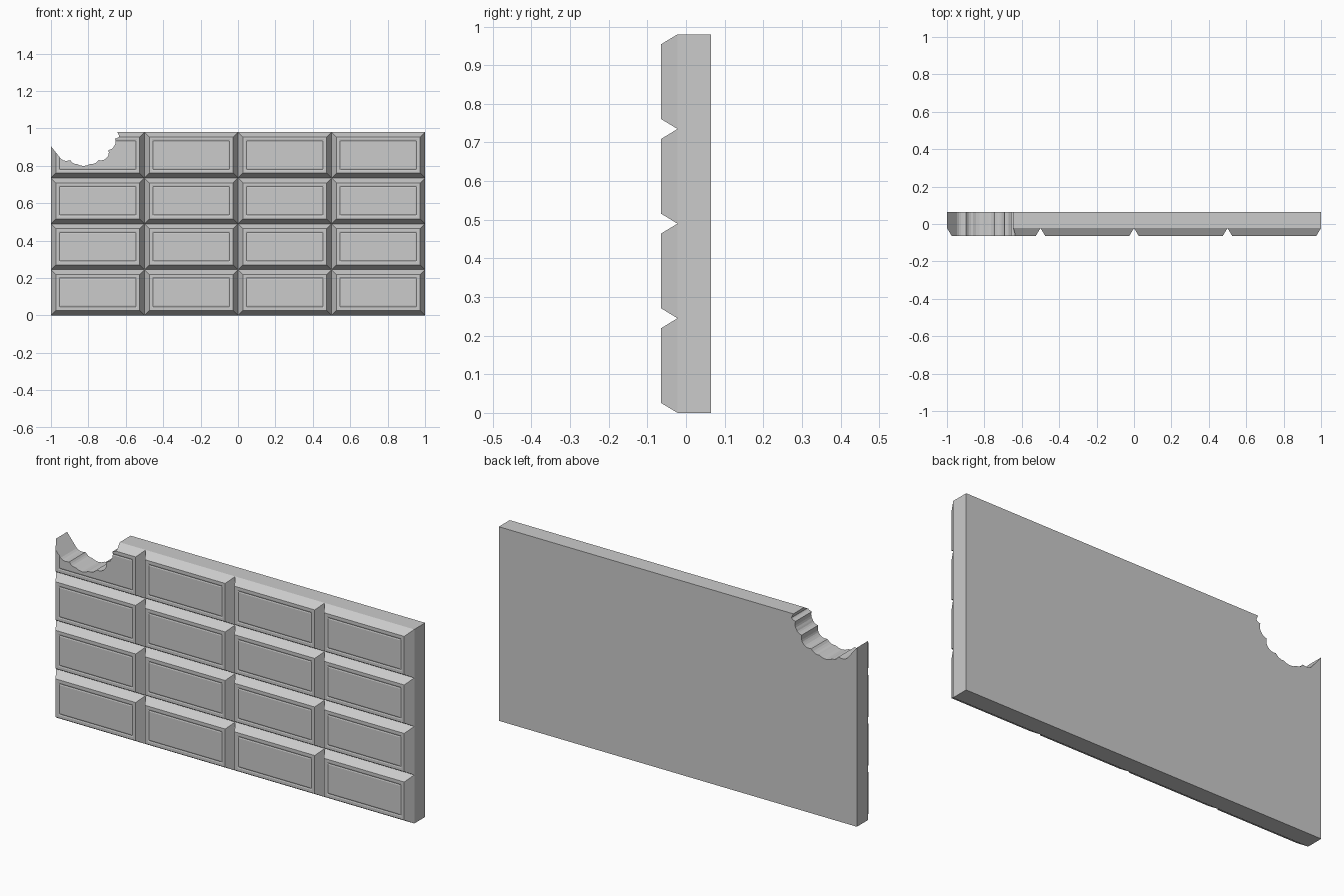
import bpy, bmesh
from mathutils import Vector

if "Cube" in bpy.data.objects:
    bpy.data.objects.remove(bpy.data.objects["Cube"])

W, H, T = 2.0, 0.98, 0.13
COLS, ROWS = 4, 4
Y_GROOVE, Y_BACK = -0.022, T / 2


def make_object(name, bm):
    bmesh.ops.recalc_face_normals(bm, faces=bm.faces[:])
    me = bpy.data.meshes.new(name)
    bm.to_mesh(me)
    bm.free()
    ob = bpy.data.objects.new(name, me)
    bpy.context.collection.objects.link(ob)
    return ob


# Chocolate bar: grid of squares at groove depth, normals to the front
bm = bmesh.new()
rows = [[bm.verts.new((-W / 2 + W * i / COLS, Y_GROOVE, H * j / ROWS))
         for i in range(COLS + 1)] for j in range(ROWS + 1)]
cells = [bm.faces.new((rows[j][i], rows[j][i + 1], rows[j + 1][i + 1], rows[j + 1][i]))
         for j in range(ROWS) for i in range(COLS)]
bm.normal_update()

# Raised bevelled squares with a fine shallow groove around each panel
for thick, depth in ((0.026, 0.043), (0.014, 0), (0.006, -0.002), (0.006, 0.002)):
    bmesh.ops.inset_individual(bm, faces=cells, thickness=thick, depth=depth,
                               use_even_offset=True)
    bm.normal_update()
bmesh.ops.remove_doubles(bm, verts=bm.verts[:], dist=0.0005)

# Side walls and flat back
border = [e for e in bm.edges if e.is_boundary]
ext = bmesh.ops.extrude_edge_only(bm, edges=border)["geom"]
for v in ext:
    if isinstance(v, bmesh.types.BMVert):
        v.co.y = Y_BACK
rim = [e for e in bm.edges if e.is_boundary]
bmesh.ops.holes_fill(bm, edges=rim, sides=0)
bar = make_object("chocolate_bar", bm)

# Bite cutter: scalloped outline through the upper left corner
cusps = [(-1.0, 0.904), (-0.946, 0.837), (-0.897, 0.83), (-0.862, 0.81), (-0.79, 0.81),
         (-0.745, 0.83), (-0.70, 0.845), (-0.692, 0.885), (-0.663, 0.905),
         (-0.657, 0.945), (-0.635, 0.958), (-0.645, 0.98)]
centre = Vector((-0.83, 1.0))
outline = [Vector((-1.1, 1.03))]
for k, (a, b) in enumerate(zip(cusps, cusps[1:])):
    a, b = Vector(a), Vector(b)
    out = ((a + b) / 2 - centre).normalized()
    sag = 0.0 if k in (0, len(cusps) - 2) else 0.15 * (b - a).length
    for s in range(4):
        t = s / 4
        outline.append(a.lerp(b, t) + out * sag * 4 * t * (1 - t))
outline += [Vector(cusps[-1]), Vector((-0.66, 1.1)), Vector((-1.1, 1.1))]

bm = bmesh.new()
face = bm.faces.new([bm.verts.new((p.x, -0.2, p.y)) for p in outline])
ext = bmesh.ops.extrude_face_region(bm, geom=[face])["geom"]
bmesh.ops.translate(bm, vec=(0, 0.4, 0),
                    verts=[v for v in ext if isinstance(v, bmesh.types.BMVert)])
cutter = make_object("bite_cutter", bm)
cutter.hide_render = True

# Cut the bite and discard the helper
mod = bar.modifiers.new("bite", 'BOOLEAN')
mod.operation, mod.solver, mod.object = 'DIFFERENCE', 'EXACT', cutter
bpy.context.view_layer.objects.active = bar
bar.select_set(True)
bpy.ops.object.modifier_apply(modifier=mod.name)
bpy.data.objects.remove(cutter)
